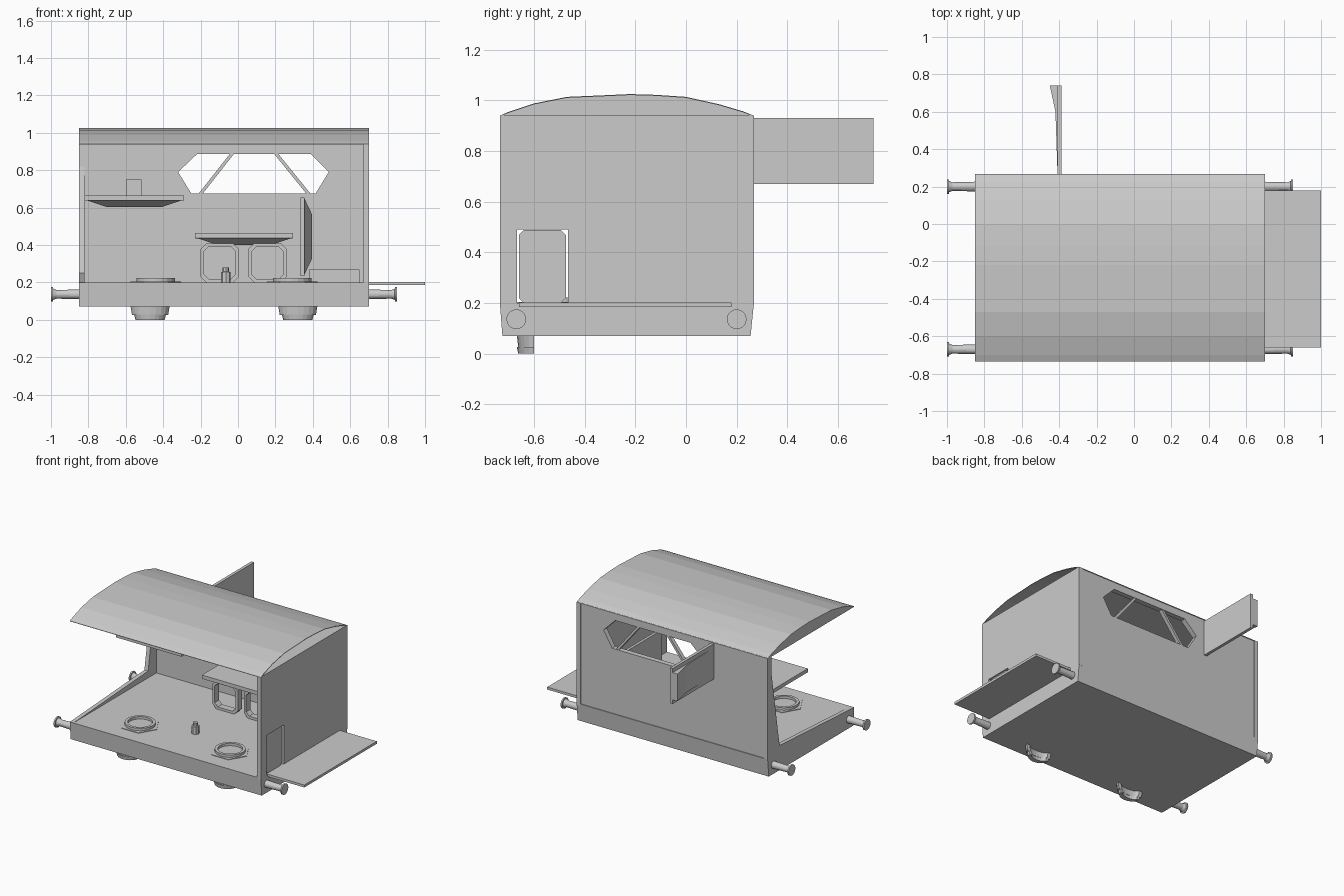
import bpy, bmesh, math

if "Cube" in bpy.data.objects:
    bpy.data.objects.remove(bpy.data.objects["Cube"])

mat = bpy.data.materials.new("plain_grey")
mat.diffuse_color = (0.6, 0.6, 0.6, 1)
mat.use_nodes = True
mat.node_tree.nodes["Principled BSDF"].inputs["Base Color"].default_value = mat.diffuse_color


def finish(name, bm):
    bmesh.ops.recalc_face_normals(bm, faces=bm.faces)
    me = bpy.data.meshes.new(name)
    bm.to_mesh(me)
    bm.free()
    me.materials.append(mat)
    ob = bpy.data.objects.new(name, me)
    bpy.context.collection.objects.link(ob)
    return ob


def loft(name, rings, caps=True, close=False):
    """Join equal rings of points; close=True makes a ring-shaped solid."""
    bm = bmesh.new()
    vs = [[bm.verts.new(p) for p in r] for r in rings]
    pairs = list(zip(vs, vs[1:])) + ([(vs[-1], vs[0])] if close else [])
    n = len(vs[0])
    for a, b in pairs:
        for i in range(n):
            j = (i + 1) % n
            bm.faces.new((a[i], a[j], b[j], b[i]))
    if caps and not close:
        bm.faces.new(vs[0])
        bm.faces.new(vs[-1])
    return finish(name, bm)


def at(pts, axis, v):
    """Put 2D points on the plane axis = v."""
    out = []
    for p in pts:
        q = list(p)
        q.insert(axis, v)
        out.append(q)
    return out


def prism(name, pts, axis, a, b):
    return loft(name, [at(pts, axis, a), at(pts, axis, b)])


def frame(name, outer, inner, axis, a, b):
    return loft(name, [at(outer, axis, a), at(outer, axis, b),
                       at(inner, axis, b), at(inner, axis, a)], close=True)


def rect(u0, u1, v0, v1):
    return [(u0, v0), (u1, v0), (u1, v1), (u0, v1)]


def chamfered(u0, u1, v0, v1, c):
    return [(u0 + c, v0), (u1 - c, v0), (u1, v0 + c), (u1, v1 - c),
            (u1 - c, v1), (u0 + c, v1), (u0, v1 - c), (u0, v0 + c)]


def circle(cu, cv, r, n=20, start=0, sweep=2 * math.pi):
    return [(cu + r * math.cos(start + sweep * i / n),
             cv + r * math.sin(start + sweep * i / n)) for i in range(n)]


# base and walls
loft("base", [at(rect(-.85, .70, -.725, .255), 2, .07), at(rect(-.85, .70, -.735, .268), 2, .20)])
window = [(-.32, .79), (-.25, .675), (.415, .675), (.485, .79), (.39, .885), (-.22, .885)]
outer = [(-.85, .79), (-.85, .2), (.67, .2), (.67, .79), (.67, .94), (-.85, .94)]
frame("back_wall", outer, window, 1, .225, .262)
for i, (lo, hi) in enumerate([(-.2, -.035), (.375, .205)]):
    prism(f"window_bar_{i}", [(lo - .01, .675), (lo + .012, .675), (hi + .012, .885), (hi - .01, .885)],
          1, .23, .258)
frame("right_wall", rect(-.735, .268, .19, .94), rect(-.668, -.466, .2, .49), 0, .67, .70)
prism("hatch_door", chamfered(-.66, -.474, .2, .488, .02), 0, .675, .69)
prism("left_brace", [(.268, .2), (.268, .94), (.245, .94), (.13, .25), (-.73, .2)], 0, -.85, -.82)

# arched roof: thin curved shell, flat ceiling and one gable
arc = [(-.735, .94), (-.70, .955), (-.6, .988), (-.47, 1.014), (-.33, 1.02), (-.22, 1.025),
       (-.12, 1.022), (0, 1.014), (.13, .985), (.225, .957), (.268, .94)]
under = [(y, max(.937, z - .004)) for y, z in reversed(arc)]
prism("roof", arc + under, 0, -.85, .70)
prism("ceiling", rect(-.73, .265, .937, .942), 0, -.85, .70)
prism("left_gable", arc, 0, -.85, -.84)

# side platform
prism("side_platform", rect(.70, 1.0, -.66, .18), 2, .185, .203)

# four buffers
for side, x0 in ((-1, -.85), (1, .70)):
    for y in (-.67, .20):
        prof = [(0, .026), (.12, .023), (.138, .03), (.14, .039), (.15, .039)]
        loft(f"buffer_{side}_{y}", [at(circle(y, .136, r), 0, x0 + side * d) for d, r in prof])

# tables with sloped undersides
def table(name, x0, x1, y0, y1, top):
    loft(name, [at(rect(x0 + dx, x1 - dx, y0 + dy, y1), 2, top - d)
                for dx, dy, d in ((0, 0, 0), (0, 0, .027), (.015, .015, .028), (.12, .10, .063))])

table("left_table", -.82, -.29, -.24, .225, .665)
table("middle_table", -.23, .295, -.09, .225, .463)
loft("upright_table", [at(rect(-.2 + a, .225 - a, .235 + b, .655 - b), 0, x)
                       for x, a, b in ((.335, 0, 0), (.355, 0, 0), (.357, .01, .01), (.395, .09, .09))])

# hoop legs under the middle table
for i, x in enumerate((-.2, .055)):
    frame(f"hoop_leg_{i}", chamfered(x, x + .205, .2, .408, .03),
          chamfered(x + .018, x + .187, .218, .39, .025), 1, -.01, .04)

# boxes and floor peg
prism("table_box", rect(-.6, -.515, 0, .09), 2, .66, .75)
prism("floor_box", rect(.38, .65, -.2, .2), 2, .2, .27)
loft("floor_peg", [at(circle(-.065, -.4, r, 8), 2, z)
                   for z, r in ((.2, .026), (.255, .026), (.257, .017), (.28, .017))])

# fold-out shutter behind
prism("shutter", rect(.22, .74, .67, .93), 0, -.41, -.388)
prism("shutter_wedge", [(-.41, .3), (-.41, .74), (-.45, .74), (-.42, .6)], 2, .70, .90)

# floor rings, and the curved steps below the base
for i, x in enumerate((-.44, .29)):
    frame(f"floor_ring_{i}", circle(x, -.505, .103), circle(x, -.505, .083), 2, .195, .222)
    prism(f"ring_base_{i}", circle(x, -.505, .135, 6), 2, .195, .204)
    cx = x - .03 if i == 0 else x + .03
    for j, (r, z0, z1) in enumerate(((.105, .025, .075), (.085, 0, .027))):
        def crescent(s, n=10):
            t = [math.pi * (1 + k / n) for k in range(n + 1)]
            o = [(cx + r * s * math.cos(a), -.60 + .068 * s * math.sin(a)) for a in t]
            q = [(cx + r * s * .75 * math.cos(a), -.60 + .03 * s * math.sin(a)) for a in reversed(t)]
            return o + q
        loft(f"lower_step_{i}_{j}", [at(crescent(.92), 2, z0), at(crescent(1), 2, z1)])
